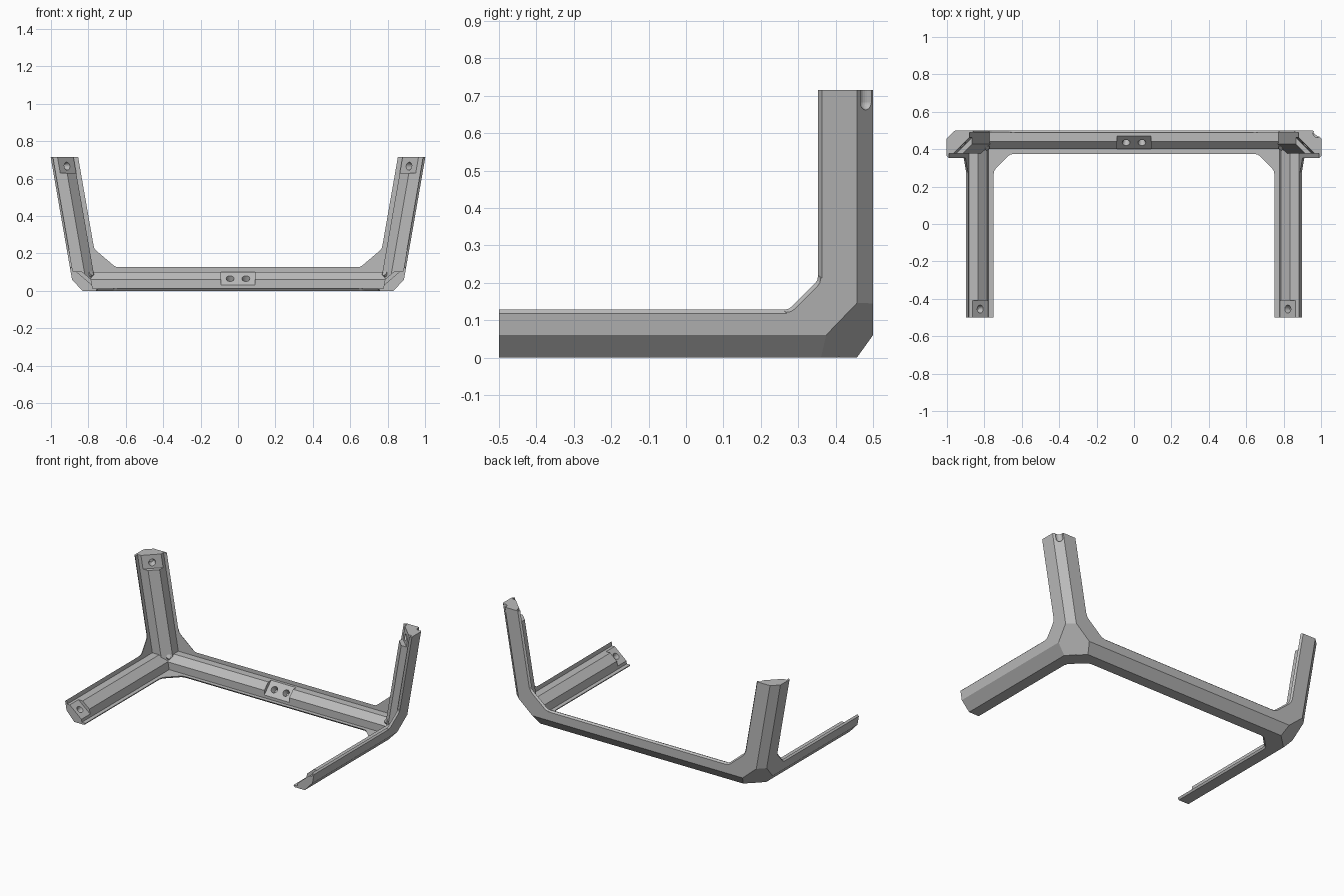
import bpy, bmesh
from math import radians
from mathutils import Vector as V

cube = bpy.data.objects.get("Cube")
if cube:
    bpy.data.objects.remove(cube, do_unlink=True)

grey = bpy.data.materials.new("plain grey")
grey.use_nodes = True
grey.diffuse_color = (0.5, 0.5, 0.5, 1)
grey.node_tree.nodes["Principled BSDF"].inputs["Base Color"].default_value = (0.5, 0.5, 0.5, 1)

LEAN = 0.1745            # outward slope of the uprights
WALL = 0.012             # lip thickness
X, Y, Z = V((1, 0, 0)), V((0, 1, 0)), V((0, 0, 1))
UP = V((LEAN, 0, 1))
CORNER = V((0.877, 0.5, 0))


def finish(name, bm, mirror=False):
    bmesh.ops.recalc_face_normals(bm, faces=bm.faces)
    mesh = bpy.data.meshes.new(name)
    bm.to_mesh(mesh)
    bm.free()
    mesh.materials.append(grey)
    ob = bpy.data.objects.new(name, mesh)
    bpy.context.scene.collection.objects.link(ob)
    if mirror:
        ob.modifiers.new("other side", 'MIRROR')
    return ob


def loft(bm, ring_a, ring_b):
    a = [bm.verts.new(p) for p in ring_a]
    b = [bm.verts.new(p) for p in ring_b]
    bm.faces.new(a)
    bm.faces.new(b[::-1])
    for i in range(len(a)):
        j = (i + 1) % len(a)
        bm.faces.new((a[i], b[i], b[j], a[j]))


def sweep(pts, origin, along, e1, e2, start, end):
    bm = bmesh.new()
    loft(bm, *[[origin + along * t + e1 * a + e2 * b for a, b in pts] for t in (start, end)])
    return bm


# Outer planes that trim every member where the three meet
PLANES = [
    (CORNER, -Z), (CORNER, Y), (CORNER, V((1, 0, -LEAN))),
    (CORNER - Y * 0.043, V((0, 0.06, -0.043))),
    (CORNER - X * 0.045, V((0.06, 0, -0.055))),
    (CORNER - Y * 0.043, V((0.043, 0.045, -0.0075))),
    (V((0.887, 0.375, 0.06)), V((0.37, 0.38, -0.43))),
    (Z * 0.715, Z),
]


def trim(bm, sides):
    for s in sides:
        for p, n in PLANES:
            p, n = V((p.x * s, p.y, p.z)), V((n.x * s, n.y, n.z)).normalized()
            if max((v.co - p).dot(n) for v in bm.verts) < 0.001:
                continue
            cut = bmesh.ops.bisect_plane(bm, geom=bm.verts[:] + bm.edges[:] + bm.faces[:],
                                         dist=1e-5, plane_co=p, plane_no=n, clear_outer=True)
            edges = [g for g in cut["geom_cut"] if isinstance(g, bmesh.types.BMEdge)]
            bmesh.ops.holes_fill(bm, edges=edges, sides=0)


def profile(size, block, chamfer):
    """Chamfered block with a thin bevelled lip along both of its walls."""
    flat = block * 0.6
    return [(chamfer[0], 0), (size - 0.01, 0), (size, WALL), (block, WALL), (block, flat),
            (flat, block), (WALL, block), (WALL, size), (0, size - 0.01), (0, chamfer[1])]


def subtract(ob, cutter):
    cutter.hide_render = True
    cutter.hide_viewport = True
    mod = ob.modifiers.new("cut", 'BOOLEAN')
    mod.operation = 'DIFFERENCE'
    mod.solver = 'EXACT'
    mod.object = cutter


def member(name, frame, span, size, block, chamfer, seat_span, holes, sides=(1,)):
    """One bar with a sunken screw seat and tapered holes in the seat."""
    origin, along, e1, e2 = frame
    bm = sweep(profile(size, block, chamfer), *frame, *span)
    trim(bm, sides)
    bar = finish(name, bm)
    # Sunken diagonal seat
    far, near = block + 0.002, block * 0.3 - 0.002
    seat = sweep([(far, near), (far, far), (near, far)], *frame, *seat_span)
    subtract(bar, finish(name + "_seat_cutter", seat))
    # Holes square to the seat
    bm = bmesh.new()
    axis = (e1 + e2).normalized()
    for h in holes:
        cone = bmesh.ops.create_cone(bm, cap_ends=True, segments=20, radius1=0.012,
                                     radius2=0.026, depth=0.05)
        spot = origin + along * h + (e1 + e2) * 0.65 * block - axis * 0.008
        rot = Z.rotation_difference(axis).to_matrix()
        for v in cone["verts"]:
            v.co = rot @ v.co + spot
    subtract(bar, finish(name + "_hole_cutter", bm))
    if len(sides) == 1:
        bar.modifiers.new("other side", 'MIRROR').use_mirror_merge = False
    return bar


# Rear cross beam, forward arms and leaning uprights
member("rear_beam", (Y * 0.5, X, -Y, Z), (-0.95, 0.95), 0.126, 0.1, (0.043, 0.06),
       (-0.09, 0.09), (-0.042, 0.042), sides=(1, -1))
member("front_arm", (X * 0.877, Y, -X, UP), (-0.5, 0.55), 0.128, 0.102, (0.045, 0.06),
       (-0.55, -0.41), (-0.455,))
upright = member("upright", (CORNER, UP, -Y, -X), (-0.05, 0.8), 0.147, 0.122,
                 (0.043, 0.045), (0.63, 0.8), (0.667,))

# Round-bottomed notch in the outer corner of the left upright
bm = bmesh.new()
bmesh.ops.create_uvsphere(bm, u_segments=24, v_segments=12, radius=0.021)
for v in bm.verts:
    if v.co.z > 0.001:
        v.co += UP * 0.1
    v.co += V((0.973, 0.484, 0.682))
subtract(upright, finish("notch_cutter", bm))


def gusset(name, q, u, v, inward, g):
    """Rounded triangular web filling the angle between two lips."""
    k = 0.03
    pts = [(-k, -k), (1.15 * g, -k), (1.15 * g, 0), (g, 0.02 * g), (0.88 * g, 0.1 * g),
           (0.1 * g, 0.88 * g), (0.02 * g, g), (0, 1.15 * g), (-k, 1.15 * g)]
    bm = bmesh.new()
    outer = [q + u * (a - 0.007) + v * (b - 0.007) for a, b in pts]
    inner = [q + u * a + v * b + inward * WALL for a, b in pts]
    loft(bm, outer, inner)
    finish(name, bm, mirror=True)


gusset("back_gusset", V((0.752, 0.5, 0.126)), -X, UP, -Y, 0.1)
gusset("side_gusset", CORNER + UP * 0.128 - Y * 0.147, -Y, UP, -X, 0.08)
gusset("floor_gusset", V((0.749, 0.374, 0)), -X, -Y, Z, 0.09)

# Small round boss in each inner corner
bm = bmesh.new()
bmesh.ops.create_cone(bm, cap_ends=True, segments=16, radius1=0.014, radius2=0.014, depth=0.06)
rot = Z.rotation_difference(V((-1, -1, 1))).to_matrix()
for v in bm.verts:
    v.co = rot @ v.co + V((0.8, 0.422, 0.076))
boss = finish("corner_boss", bm, mirror=True)
bpy.context.view_layer.objects.active = boss
boss.select_set(True)
bpy.ops.object.shade_smooth_by_angle(angle=radians(30))
